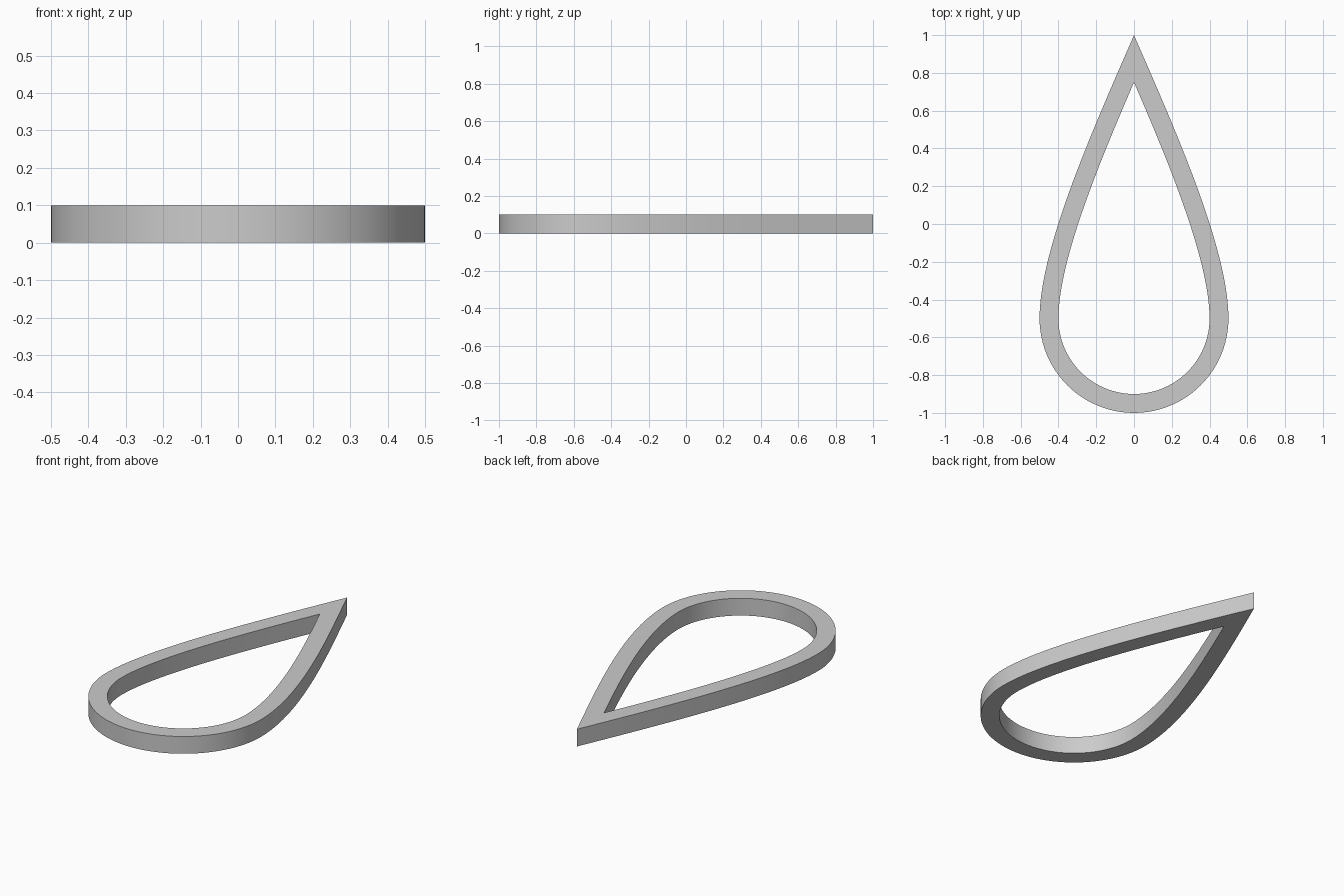
import bpy, bmesh, math
from mathutils import Vector
from mathutils.geometry import interpolate_bezier

cube = bpy.data.objects.get("Cube")
if cube:
    bpy.data.objects.remove(cube, do_unlink=True)

HEIGHT, WALL, RADIUS = 0.1, 0.1, 0.5
INNER_TIP = Vector((0, 0.75))

# Right half of the teardrop: quarter circle, then a curve up to the point
half = []
for i in range(24):
    a = -math.pi / 2 + math.pi / 2 * i / 24
    half.append(Vector((RADIUS * math.cos(a), RADIUS * math.sin(a) - 0.5)))
half += [p.to_2d() for p in interpolate_bezier(
    Vector((0.5, -0.5)), Vector((0.5, -0.13)), Vector((0.218, 0.5)), Vector((0, 1)), 32)]

# Inner edge: constant wall width, clipped to a sharp tip on the centre line
inner = []
for i, p in enumerate(half):
    t = (half[min(i + 1, len(half) - 1)] - half[max(i - 1, 0)]).normalized()
    q = p + Vector((-t.y, t.x)) * WALL
    if i == 0:
        q = Vector((0, p.y + WALL))
    elif q.x < 0.001:
        q = INNER_TIP.copy()
    inner.append(q)


def mirrored(points):
    return points + [Vector((-p.x, p.y)) for p in points[-2:0:-1]]


# Solid band between both outlines
bm = bmesh.new()
loops = [[bm.verts.new((p.x, p.y, z)) for p in mirrored(pts)]
         for pts, z in ((half, 0), (half, HEIGHT), (inner, HEIGHT), (inner, 0))]
count = len(loops[0])
for k in range(4):
    a, b = loops[k], loops[(k + 1) % 4]
    for i in range(count):
        j = (i + 1) % count
        bm.faces.new((a[i], a[j], b[j], b[i]))
bmesh.ops.remove_doubles(bm, verts=bm.verts, dist=0.0001)
bmesh.ops.recalc_face_normals(bm, faces=bm.faces)
mesh = bpy.data.meshes.new("teardrop_ring")
bm.to_mesh(mesh)
bm.free()

ring = bpy.data.objects.new("teardrop_ring", mesh)
bpy.context.collection.objects.link(ring)

# Plain grey
grey = bpy.data.materials.new("grey")
grey.use_nodes = True
color = (0.6, 0.6, 0.6, 1)
grey.diffuse_color = color
grey.node_tree.nodes["Principled BSDF"].inputs["Base Color"].default_value = color
mesh.materials.append(grey)

bpy.ops.object.select_all(action='DESELECT')
ring.select_set(True)
bpy.context.view_layer.objects.active = ring
bpy.ops.object.shade_smooth_by_angle(angle=math.radians(30))
